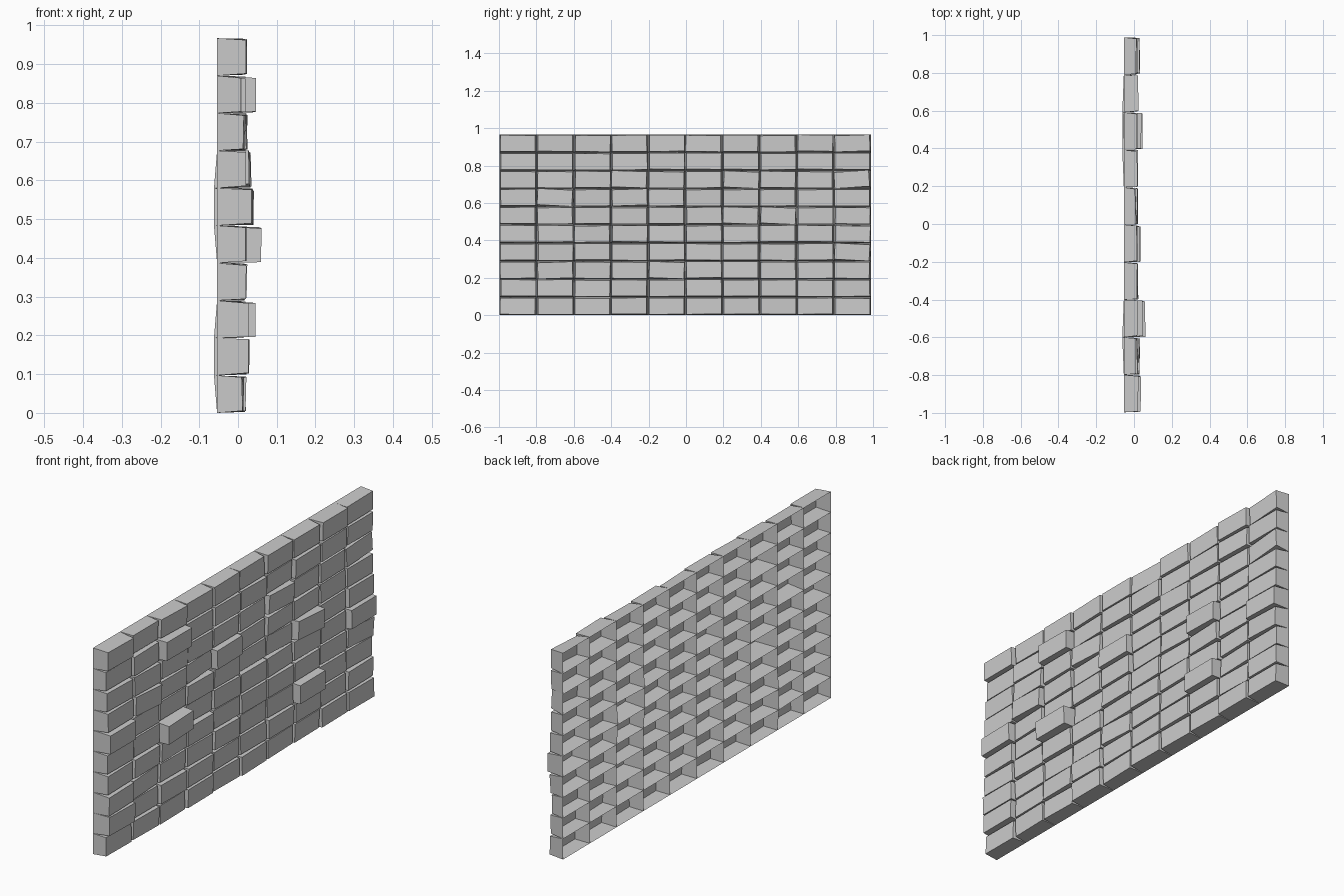
import bpy, bmesh, math, random
from mathutils import Vector, Matrix

if "Cube" in bpy.data.objects:
    bpy.data.objects.remove(bpy.data.objects["Cube"])

random.seed(4)
N = 10
Y0, DY, DZ, BACK = -0.997, 0.1985, 0.0967, -0.054

# hand-placed bricks: (column, row) -> front depth, and roll in degrees
DEPTH = {(2, 4): 0.058, (2, 8): 0.046, (7, 2): 0.045, (7, 5): 0.038, (0, 5): 0.036,
         (1, 6): 0.030, (4, 6): 0.033, (0, 1): 0.028, (9, 4): 0.030, (0, 2): 0.026}
ROLL = {(1, 6): -3, (3, 7): -2, (9, 7): 4, (1, 2): 2, (4, 2): -2, (9, 3): -3,
        (7, 5): -2.5, (6, 7): -2.5, (3, 6): 2, (9, 9): 2, (2, 4): 1, (6, 5): -2}
# back grid points that bulge outward: (column line, row line)
BULGE = {(2, 1), (2, 2), (8, 5), (7, 5), (7, 6)}

bm = bmesh.new()

# shared grid at the open back of the wall
grid = {}
for i in range(N + 1):
    for j in range(N + 1):
        x = BACK - (0.008 if (i, j) in BULGE else 0)
        grid[i, j] = bm.verts.new((x, Y0 + i * DY, j * DZ))

# each brick is a tapered box, open at the back, with a slightly tilted front
for i in range(N):
    for j in range(N):
        back = [grid[i, j], grid[i + 1, j], grid[i + 1, j + 1], grid[i, j + 1]]
        depth = DEPTH.get((i, j), random.uniform(0.008, 0.022))
        centre = Vector((depth, Y0 + (i + 0.5) * DY, (j + 0.5) * DZ))
        centre.y += random.uniform(-0.003, 0.003)
        centre.z += random.uniform(-0.002, 0.002)
        rot = (Matrix.Rotation(math.radians(ROLL.get((i, j), random.uniform(-0.7, 0.7))), 3, 'X')
               @ Matrix.Rotation(math.radians(random.uniform(-2, 2)), 3, 'Y')
               @ Matrix.Rotation(math.radians(random.uniform(-1.5, 1.5)), 3, 'Z'))
        hy, hz = DY / 2 - 0.006, DZ / 2 - 0.005
        front = [bm.verts.new(centre + rot @ Vector((0, a * hy, b * hz)))
                 for a, b in ((-1, -1), (1, -1), (1, 1), (-1, 1))]
        for v in front:
            v.co.z = max(v.co.z, 0)
        bm.faces.new(front)
        for k in range(4):
            n = (k + 1) % 4
            bm.faces.new((back[k], back[n], front[n], front[k]))

mesh = bpy.data.meshes.new("brick_wall")
bm.to_mesh(mesh)
bm.free()
wall = bpy.data.objects.new("brick_wall", mesh)
bpy.context.collection.objects.link(wall)
